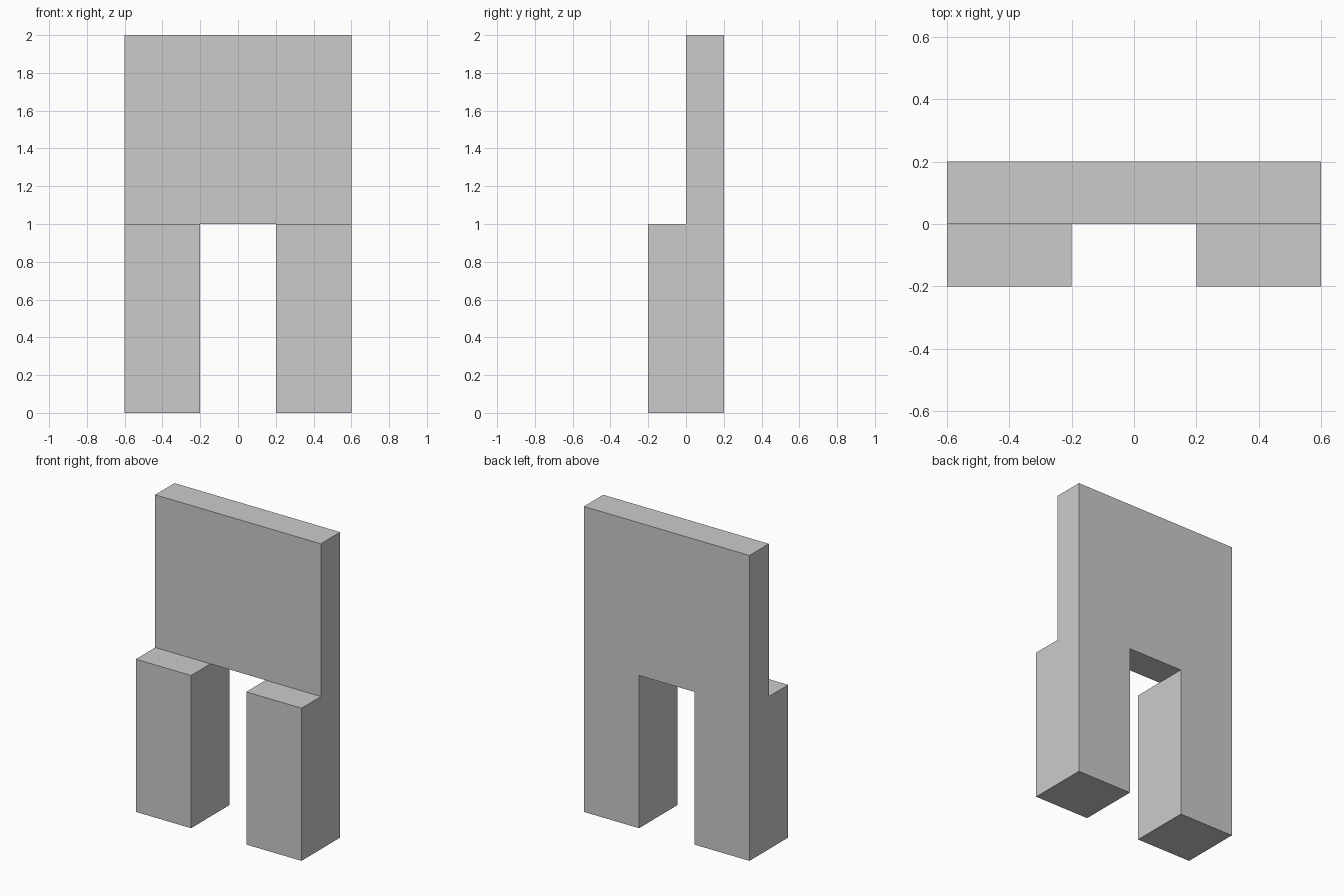
import bpy
import bmesh
from mathutils import Vector

if "Cube" in bpy.data.objects:
    bpy.data.objects.remove(bpy.data.objects["Cube"])


def box(name, low, high):
    """Axis-aligned box between two corners."""
    low, high = Vector(low), Vector(high)
    bm = bmesh.new()
    bmesh.ops.create_cube(bm, size=1)
    bmesh.ops.scale(bm, vec=high - low, verts=bm.verts)
    bmesh.ops.translate(bm, vec=(low + high) / 2, verts=bm.verts)
    mesh = bpy.data.meshes.new(name)
    bm.to_mesh(mesh)
    bm.free()
    obj = bpy.data.objects.new(name, mesh)
    bpy.context.collection.objects.link(obj)
    return obj


# Upright back panel, flush with the rear of the legs
box("back_panel", (-0.6, 0.0, 1.0), (0.6, 0.2, 2.0))

# Pair of square legs
for side, x in (("left", -0.4), ("right", 0.4)):
    box(side + "_leg", (x - 0.2, -0.2, 0.0), (x + 0.2, 0.2, 1.0))
